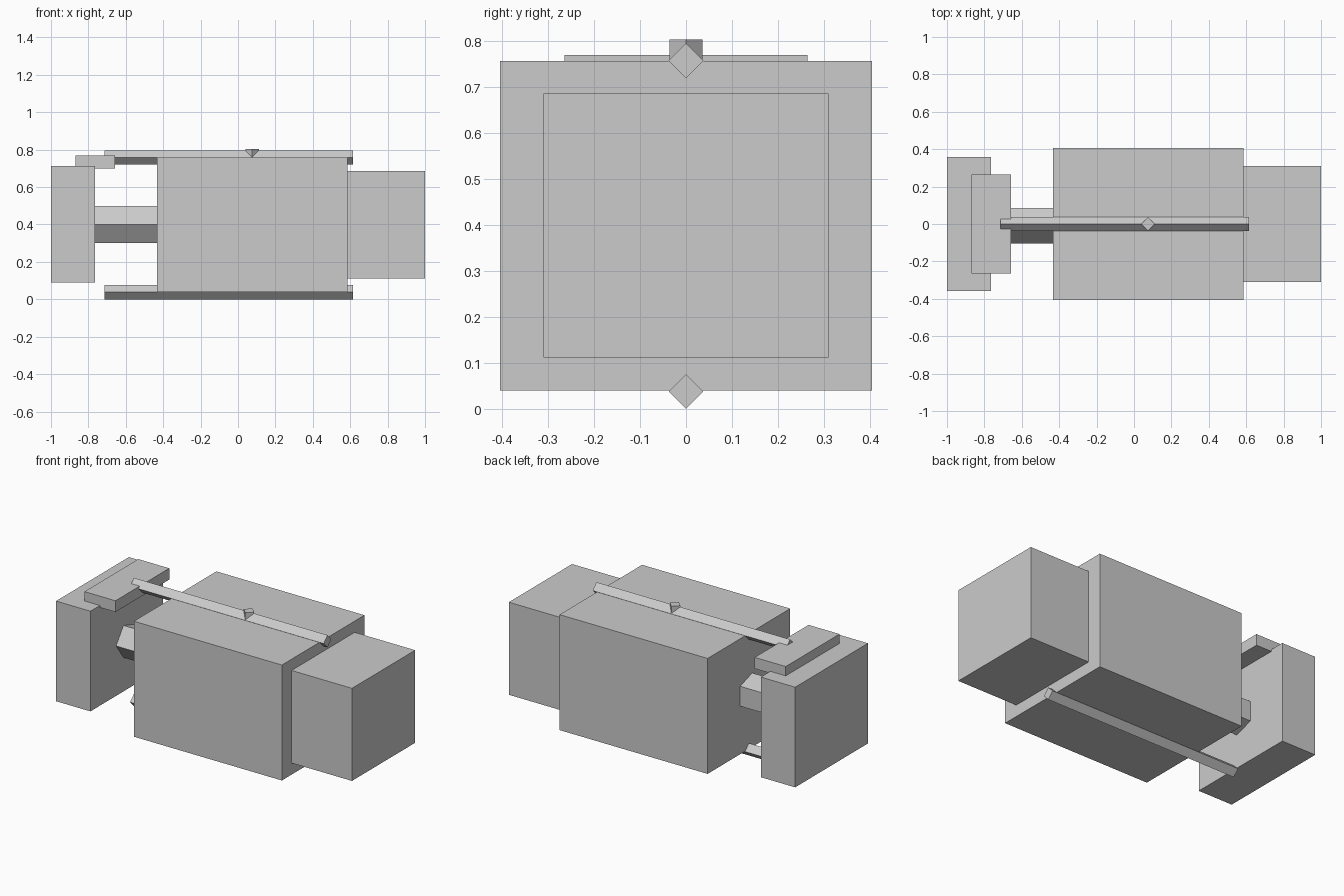
import bpy
import math

cube = bpy.data.objects.get("Cube")
if cube:
    bpy.data.objects.remove(cube, do_unlink=True)

GREY = (0.6, 0.6, 0.6, 1.0)
mat = bpy.data.materials.new("light grey")
mat.use_nodes = True
mat.diffuse_color = GREY
bsdf = next(n for n in mat.node_tree.nodes if n.type == 'BSDF_PRINCIPLED')
bsdf.inputs["Base Color"].default_value = GREY


def make_part(name, verts, faces):
    mesh = bpy.data.meshes.new(name)
    mesh.from_pydata(verts, [], faces)
    mesh.materials.append(mat)
    obj = bpy.data.objects.new(name, mesh)
    bpy.context.collection.objects.link(obj)
    return obj


def prism(name, profile, start, end, place):
    """Extrude a counter-clockwise profile; place maps (u, v, w) to x, y, z."""
    n = len(profile)
    verts = [place(u, v, w) for w in (start, end) for u, v in profile]
    faces = [[*reversed(range(n))], [*range(n, 2 * n)]]
    faces += [[i, (i + 1) % n, n + (i + 1) % n, n + i] for i in range(n)]
    return make_part(name, verts, faces)


def polygon(sides, radius, turn, cu=0.0, cv=0.0):
    angles = [turn + math.tau * i / sides for i in range(sides)]
    return [(cu + radius * math.cos(a), cv + radius * math.sin(a)) for a in angles]


def along_x(u, v, w):
    return (w, u, v)


def along_z(u, v, w):
    return (u, v, w)


def block(name, x0, x1, half_width, z0, z1):
    profile = [(-half_width, z0), (half_width, z0), (half_width, z1), (-half_width, z1)]
    return prism(name, profile, x0, x1, along_x)


# Main blocks
block("main_body", -0.432, 0.585, 0.405, 0.04, 0.757)
block("left_end_block", 0.585, 1.0, 0.31, 0.112, 0.687)
block("right_end_block", -1.0, -0.764, 0.357, 0.09, 0.712)
block("top_tab", -0.87, -0.657, 0.264, 0.70, 0.77)

# Five-sided shaft joining the right block to the body
prism("shaft", polygon(5, 0.105, math.pi, 0.0, 0.4), -0.764, -0.432, along_x)

# Diamond-section rods above and below
for name, z in (("upper_rod", 0.758), ("lower_rod", 0.038)):
    prism(name, polygon(4, 0.038, 0.0, 0.0, z), -0.715, 0.615, along_x)

# Small upright peg on the upper rod
prism("top_peg", polygon(4, 0.036, 0.0, 0.075, 0.0), 0.735, 0.804, along_z)
